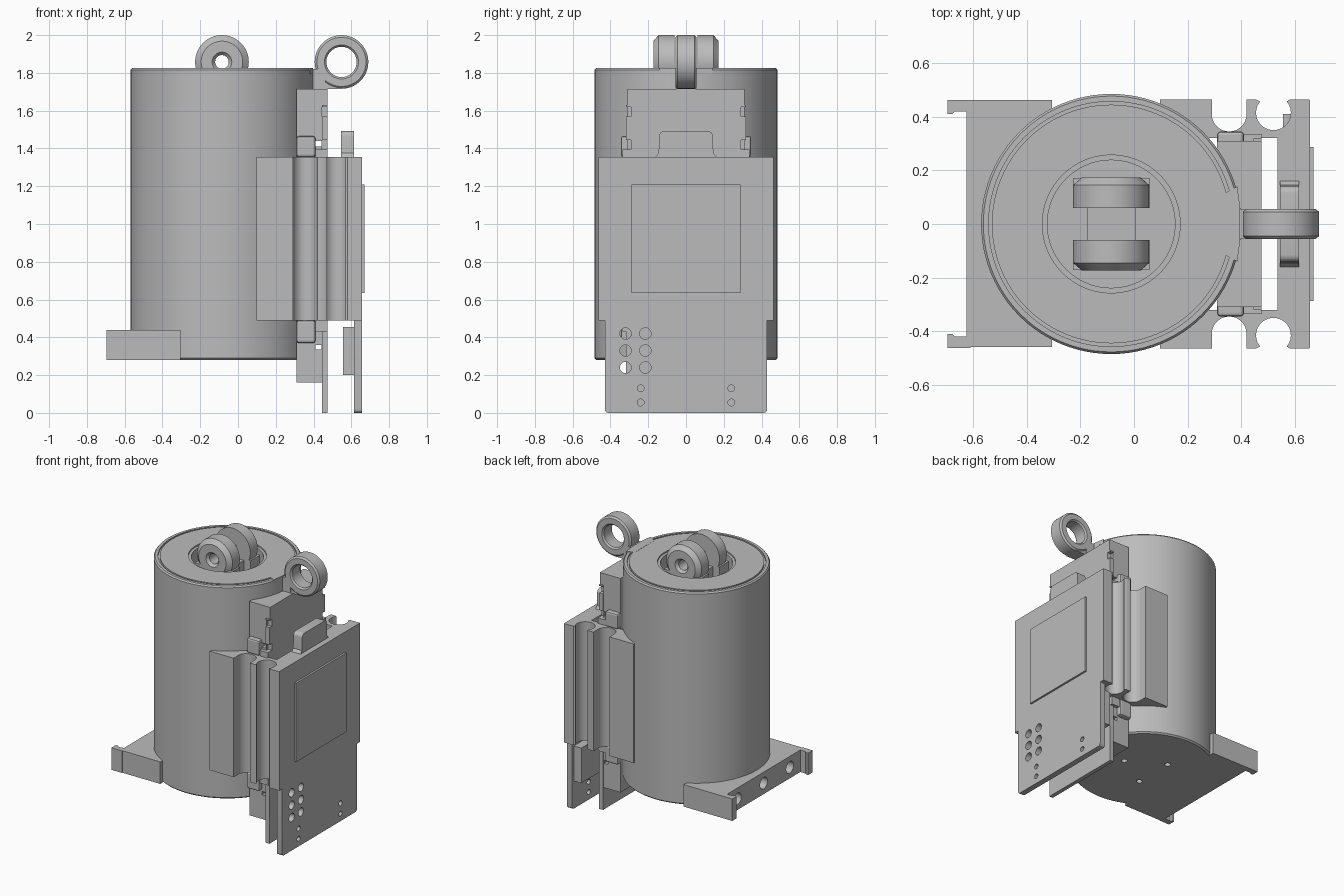
import bpy, bmesh, math
from mathutils import Matrix, Vector

if "Cube" in bpy.data.objects:
    bpy.data.objects.remove(bpy.data.objects["Cube"], do_unlink=True)

GREY = (0.5, 0.5, 0.5, 1)
mat = bpy.data.materials.new("plain_grey")
mat.use_nodes = True
mat.diffuse_color = GREY
mat.node_tree.nodes["Principled BSDF"].inputs["Base Color"].default_value = GREY


def finish(name, bm):
    bmesh.ops.recalc_face_normals(bm, faces=bm.faces)
    me = bpy.data.meshes.new(name)
    bm.to_mesh(me)
    bm.free()
    me.materials.append(mat)
    ob = bpy.data.objects.new(name, me)
    bpy.context.collection.objects.link(ob)
    return ob


def activate(ob):
    bpy.ops.object.select_all(action='DESELECT')
    ob.select_set(True)
    bpy.context.view_layer.objects.active = ob


def smooth(ob):
    activate(ob)
    bpy.ops.object.shade_smooth_by_angle(angle=math.radians(30))
    return ob


def bevel(ob, width, segments=2):
    m = ob.modifiers.new("bevel", 'BEVEL')
    m.width, m.segments, m.limit_method = width, segments, 'ANGLE'
    return ob


def box(name, x, y, z):
    bm = bmesh.new()
    bmesh.ops.create_cube(bm, size=1)
    for v in bm.verts:
        v.co = [r[0] + (c + 0.5) * (r[1] - r[0]) for c, r in zip(v.co, (x, y, z))]
    return finish(name, bm)


def prism(name, pts, lo, hi, axis='z'):
    """Extrude a 2D outline: (x, y) along z, or (y, z) along x."""
    bm = bmesh.new()
    place = (lambda a, b: (a, b, lo)) if axis == 'z' else (lambda a, b: (lo, a, b))
    face = bm.faces.new([bm.verts.new(place(*p)) for p in pts])
    up = Vector((0, 0, hi - lo)) if axis == 'z' else Vector((hi - lo, 0, 0))
    out = bmesh.ops.extrude_face_region(bm, geom=[face])
    bmesh.ops.translate(bm, vec=up, verts=[g for g in out["geom"] if isinstance(g, bmesh.types.BMVert)])
    return finish(name, bm)


def lathe(name, profile, centre, axis='z', closed=False, steps=96):
    """Spin (radius, height) points around an axis through centre."""
    bm = bmesh.new()
    vs = [bm.verts.new((r, 0, h)) for r, h in profile]
    for a, b in zip(vs, vs[1:] + (vs[:1] if closed else [])):
        if a != b:
            bm.edges.new((a, b))
    bmesh.ops.spin(bm, geom=bm.verts[:] + bm.edges[:], cent=(0, 0, 0), axis=(0, 0, 1),
                   angle=2 * math.pi, steps=steps, use_merge=True)
    bmesh.ops.remove_doubles(bm, verts=bm.verts, dist=1e-5)
    turn = {'z': Matrix(), 'y': Matrix.Rotation(-math.pi / 2, 4, 'X'),
            'x': Matrix.Rotation(math.pi / 2, 4, 'Y')}[axis]
    bm.transform(Matrix.Translation(centre) @ turn)
    return finish(name, bm)


def peg(centre, radius, half, axis):
    return lathe("peg", [(0, -half), (radius, -half), (radius, half), (0, half)], centre, axis, steps=32)


def cut(ob, cutters):
    for c in cutters:
        m = ob.modifiers.new("cut", 'BOOLEAN')
        m.operation, m.solver, m.object = 'DIFFERENCE', 'EXACT', c
        activate(ob)
        bpy.ops.object.modifier_apply(modifier=m.name)
        bpy.data.objects.remove(c, do_unlink=True)
    return ob


def arc(cx, cy, r, a0, a1, n=14):
    steps = [math.radians(a0 + (a1 - a0) * i / n) for i in range(n + 1)]
    return [(cx + r * math.cos(a), cy + r * math.sin(a)) for a in steps]


CX, BOTTOM, TOP = -0.085, 0.28, 1.825

# Drum with rim groove and stepped pocket in the top
drum = lathe("drum", [(0, BOTTOM), (.475, BOTTOM), (.485, BOTTOM + .01), (.485, TOP - .01),
                      (.477, TOP), (.457, TOP), (.457, TOP - .012), (.445, TOP - .012), (.445, TOP),
                      (.257, TOP), (.257, TOP - .01), (.238, TOP - .01), (.238, 1.66), (0, 1.66)],
             (CX, 0, 0))
cut(drum, [peg((CX + .17 * math.cos(a), .17 * math.sin(a), BOTTOM), .02, .06, 'z')
           for a in (0, 2 * math.pi / 3, 4 * math.pi / 3)])
smooth(drum)
prism("lid_tongue", [(.33, -.11), (.385, -.14), (.396, -.06), (.396, .06), (.385, .14), (.33, .11)],
      TOP - .03, TOP + .001)

# Twin lugs in the pocket
for side, s in (("front", -1), ("back", 1)):
    lug = lathe(side + "_lug", [(.036, s * .06), (.142, s * .06), (.142, s * .145), (.11, s * .173),
                                (.052, s * .173), (.036, s * .155)], (CX, 0, 1.858), 'y', True, 64)
    smooth(lug)
    ys = sorted((s * .06, s * .172))
    box(side + "_lug_foot", (CX - .142, CX + .142), ys, (1.65, 1.8))
box("lug_web", (CX - .09, CX + .09), (-.065, .065), (1.65, 1.79))

# Lifting eye and its tang
eye = lathe("lifting_eye", [(.08, -.045), (.09, -.056), (.13, -.056), (.142, -.045),
                            (.142, .045), (.13, .056), (.09, .056), (.08, .045)],
            (.548, 0, 1.858), 'y', True, 64)
smooth(eye)
box("eye_tang", (.36, .462), (-.056, .056), (1.718, 1.82))
box("eye_tang_toe", (.36, .548), (-.05, .05), (1.716, 1.765))

# Rear mounting foot with bolt holes and hooked flanges
foot = box("mounting_foot", (-.625, -.305), (-.458, .462), (BOTTOM, .44))
cut(foot, [peg((-.62, y, .36), .042, .1, 'x') for y in (-.3, 0, .3)])
smooth(foot)
for side, s in (("front", -1), ("back", 1)):
    pts = [(-.61, s * .462), (-.695, s * .462), (-.695, s * .41), (-.678, s * .41),
           (-.668, s * .42), (-.61, s * .42)]
    prism(side + "_foot_flange", pts, BOTTOM, .44)

# Side clip bodies with two cable grooves each, mirrored front to back
half = ([(.097, .464), (.29, .464), (.29, .41)] + arc(.355, .41, .065, 180, 360)
        + [(.42, .464), (.455, .464)] + arc(.52, .415, .065, 140, 400, 20)
        + [(.58, .464), (.655, .464), (.655, .3), (.535, .3), (.535, .32), (.25, .32), (.1, .4)])
for side, s in (("front", -1), ("back", 1)):
    smooth(prism(side + "_cable_clip", [(x, s * y) for x, y in half], .49, 1.355))

# Bracket against the drum
bracket = box("bracket", (.31, .446), (-.31, .31), (.16, 1.715))
cut(bracket, [box("slot", (.41, .442), (-1, 1), z) for z in ((1.41, 1.44), (.335, .36))])
box("bracket_cap", (.44, .475), (-.31, .31), (1.62, 1.715))
slide = box("slide_plate", (.445, .475), (-.318, .318), (0, 1.63))
notches = []
for s in (-1, 1):
    for z in (1.42, 1.595):
        notches.append(box("notch", (.4, .5), sorted((s * .29, s * .34)), (z - .025, z + .025)))
cut(slide, notches)
for side, s in (("front", -1), ("back", 1)):
    for end, z in (("upper", (1.355, 1.465)), ("lower", (.37, .49))):
        bevel(box(f"{end}_{side}_latch", (.31, .41), sorted((s * .29, s * .345)), z), .012)
        box(f"{end}_{side}_catch", (.41, .475), sorted((s * .3, s * .335)),
            (z[0], z[0] + .04) if end == "upper" else (z[1] - .06, z[1]))

# Outer cover: wide above, narrow rounded skirt below, with hole patterns
outline = ([(-.462, 1.355), (-.462, .49), (-.43, .49)] + arc(-.41, .025, .02, 180, 270, 5)
           + arc(.41, .025, .02, 270, 360, 5) + [(.43, .49), (.462, .49), (.462, 1.355)])
outline = [(y, z - .005 if z < .04 else z) for y, z in outline]
cover = prism("cover_plate", outline, .614, .656, 'x')
holes = [peg((.635, y, z), .03, .05, 'x') for y in (-.32, -.215) for z in (.24, .33, .42)]
holes += [peg((.635, y, z), .018, .05, 'x') for y in (-.24, .24) for z in (.055, .13)]
cut(cover, holes)
smooth(cover)
box("cover_core", (.535, .62), (-.31, .31), (.49, 1.355))
box("screen_panel", (.65, .67), (-.288, .288), (.635, 1.208))
box("lower_stop", (.555, .616), (.12, .41), (.2, .455))

# Release tab above the cover
tab = ([(-.165, 1.35), (-.145, 1.375)] + arc(-.115, 1.465, .027, 180, 90, 5)
       + arc(.115, 1.465, .027, 90, 0, 5) + [(.145, 1.375), (.165, 1.35)])
smooth(prism("release_tab", tab, .545, .615, 'x'))
